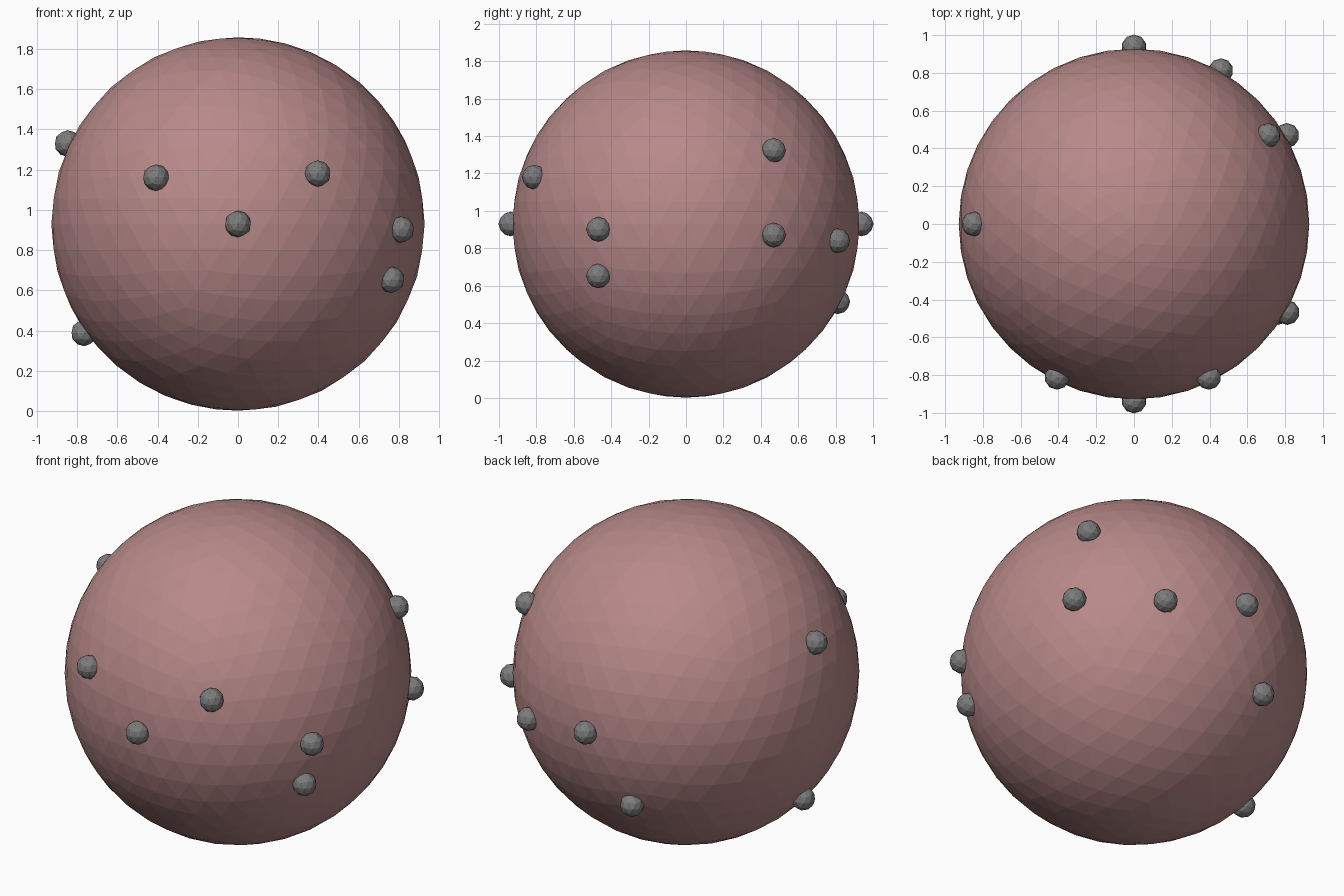
import bpy
from math import radians, sin, cos

if "Cube" in bpy.data.objects:
    bpy.data.objects.remove(bpy.data.objects["Cube"])

CENTRE_Z = 0.93
BODY_R = 0.928
ORBIT_R = 0.937
KNOB_R = 0.066


def material(name, colour):
    m = bpy.data.materials.new(name)
    m.diffuse_color = (*colour, 1)
    m.use_nodes = True
    m.node_tree.nodes["Principled BSDF"].inputs["Base Color"].default_value = m.diffuse_color
    return m


def ball(name, radius, location, subdivisions, mat):
    bpy.ops.mesh.primitive_ico_sphere_add(
        subdivisions=subdivisions, radius=radius, location=location)
    ob = bpy.context.object
    ob.name = name
    ob.data.materials.append(mat)
    return ob


pink = material("dusty_pink", (0.48, 0.25, 0.25))
grey = material("dark_grey", (0.2, 0.2, 0.2))

# Large faceted body
ball("body", BODY_R, (0, 0, CENTRE_Z), 4, pink)

# Knobs on rings around the y axis: angle from the front pole -> angles in the xz plane
rings = {
    0: [0],
    30: [32.3, 150.5],
    60: [-2, -20],
    90: [154.7, 215.3],
    120: [29, -4.2],
    150: [-11, 242.5],
    180: [0],
}
for polar, angles in rings.items():
    for i, angle in enumerate(angles):
        p, a = radians(polar), radians(angle)
        ring = ORBIT_R * sin(p)
        pos = (ring * cos(a), -ORBIT_R * cos(p), CENTRE_Z + ring * sin(a))
        ball(f"knob_{polar}_{i + 1}", KNOB_R, pos, 2, grey)
